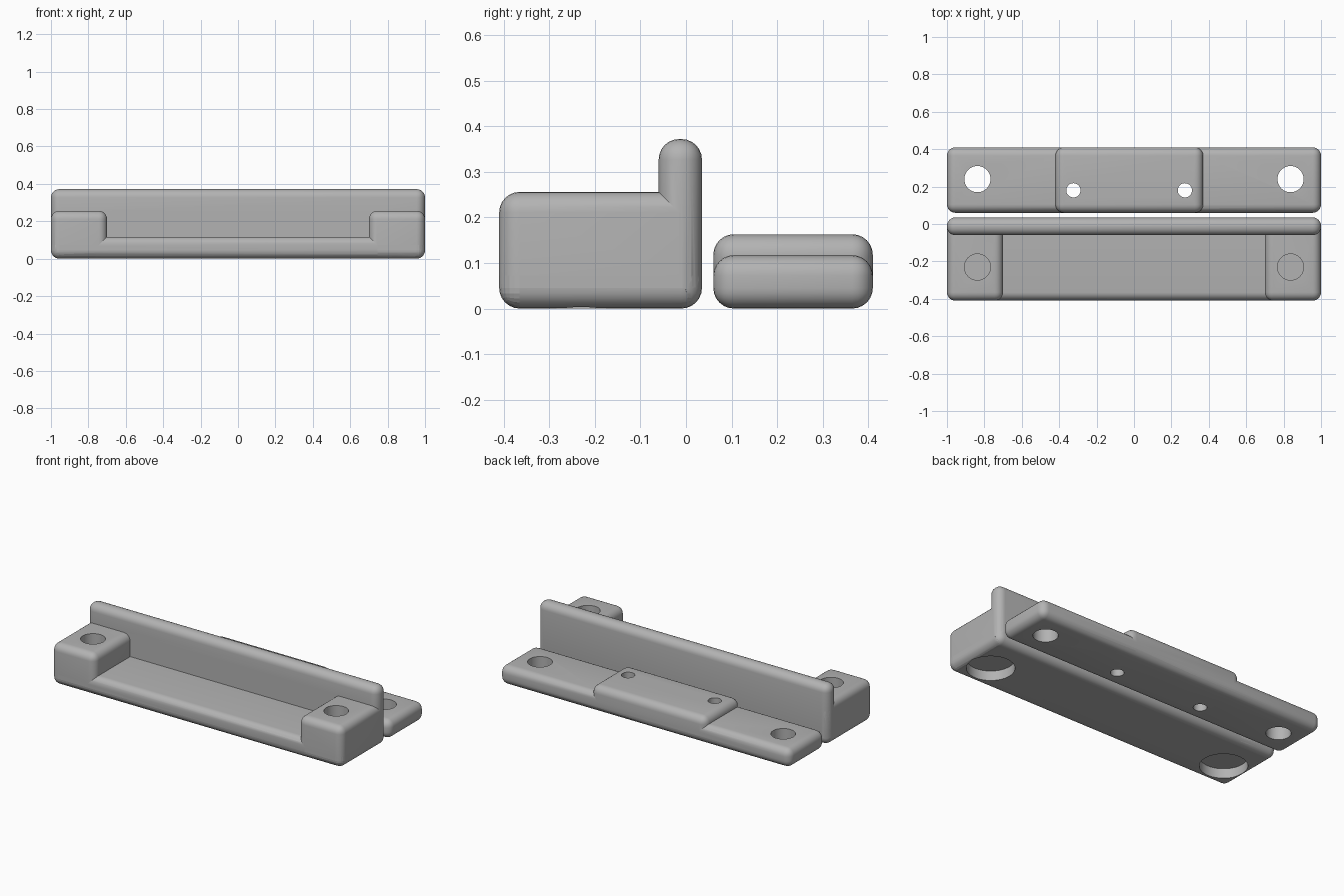
import bpy, bmesh
from math import radians
from mathutils import Matrix, Vector

if "Cube" in bpy.data.objects:
    bpy.data.objects.remove(bpy.data.objects["Cube"])

RADIUS = 0.045
grey = bpy.data.materials.new("plain grey")
grey.use_nodes = True
COLOUR = (0.45, 0.45, 0.45, 1)
grey.diffuse_color = COLOUR
grey.node_tree.nodes["Principled BSDF"].inputs["Base Color"].default_value = COLOUR


def make_object(name, bm):
    mesh = bpy.data.meshes.new(name)
    bm.to_mesh(mesh)
    bm.free()
    mesh.materials.append(grey)
    obj = bpy.data.objects.new(name, mesh)
    bpy.context.collection.objects.link(obj)
    return obj


def rounded_box(name, low, high):
    """Box between two corners with every edge rounded."""
    low, high = Vector(low), Vector(high)
    bm = bmesh.new()
    bmesh.ops.create_cube(bm, size=1, matrix=Matrix.Translation((low + high) / 2)
                          @ Matrix.Diagonal((*(high - low), 1)))
    bmesh.ops.bevel(bm, geom=bm.edges[:], offset=RADIUS, segments=6,
                    profile=0.5, affect='EDGES')
    return make_object(name, bm)


def cylinder(name, x, y, radius, bottom, top):
    bm = bmesh.new()
    bmesh.ops.create_cone(bm, cap_ends=True, segments=48, radius1=radius,
                          radius2=radius, depth=top - bottom,
                          matrix=Matrix.Translation((x, y, (bottom + top) / 2)))
    return make_object(name, bm)


def combine(body, others, operation):
    """Apply booleans to the body, then remove the helper objects."""
    for other in others:
        other.hide_render = True
        mod = body.modifiers.new("join", 'BOOLEAN')
        mod.operation = operation
        mod.solver = 'EXACT'
        mod.object = other
        bpy.context.view_layer.objects.active = body
        bpy.ops.object.modifier_apply(modifier=mod.name)
        bpy.data.objects.remove(other)


def finish(obj):
    bpy.ops.object.select_all(action='DESELECT')
    obj.select_set(True)
    bpy.context.view_layer.objects.active = obj
    bpy.ops.object.shade_smooth_by_angle(angle=radians(30))


# Bracket: tray, back wall and two end blocks
FRONT, BACK = -0.41, 0.035
bracket = rounded_box("bracket", (-1, FRONT, 0), (1, BACK, 0.117))
wall = rounded_box("back_wall", (-1, -0.06, 0), (1, BACK, 0.372))
blocks = [rounded_box("left_block", (0.7, FRONT, 0), (1, BACK, 0.256)),
          rounded_box("right_block", (-1, FRONT, 0), (-0.7, BACK, 0.256))]
combine(bracket, [wall] + blocks, 'UNION')

# Blind screw holes above, wide shallow recesses below
cutters = []
for side in (-1, 1):
    cutters.append(cylinder("screw_hole", side * 0.837, -0.23, 0.07, 0.075, 0.4))
    cutters.append(cylinder("recess", side * 0.837, -0.23, 0.134, -0.1, 0.06))
combine(bracket, cutters, 'DIFFERENCE')
finish(bracket)

# Mounting plate with a raised pad
plate = rounded_box("mounting_plate", (-1, 0.06, 0), (1, 0.41, 0.117))
pad = rounded_box("raised_pad", (-0.42, 0.06, 0), (0.37, 0.41, 0.163))
combine(plate, [pad], 'UNION')

# Through holes in the plate
holes = [cylinder("plate_hole", side * 0.837, 0.24, 0.07, -0.1, 0.3) for side in (-1, 1)]
holes += [cylinder("pad_hole", -0.026 + side * 0.298, 0.18, 0.038, -0.1, 0.3)
          for side in (-1, 1)]
combine(plate, holes, 'DIFFERENCE')
finish(plate)
